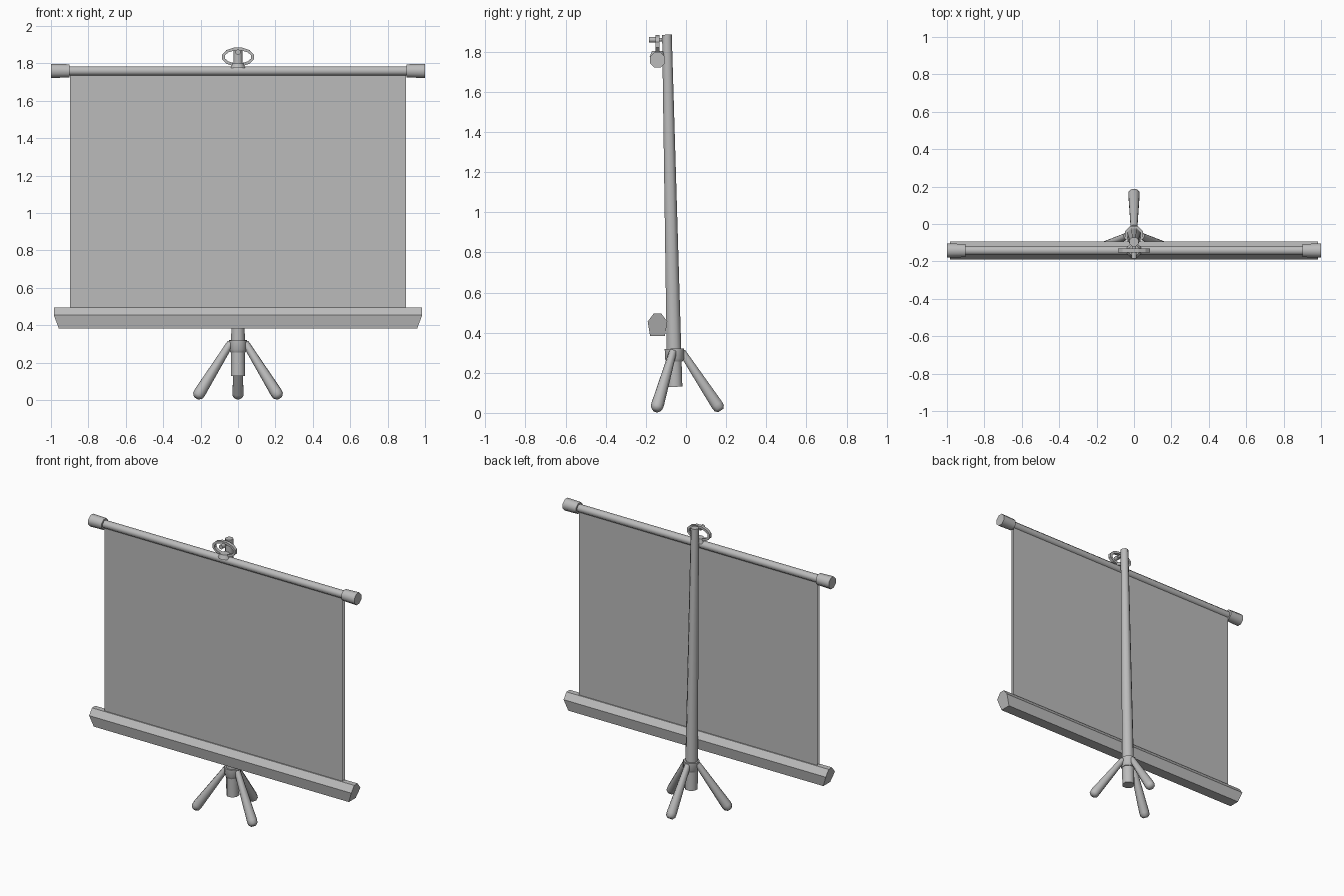
import bpy, bmesh, math
from mathutils import Vector

cube = bpy.data.objects.get("Cube")
if cube:
    bpy.data.objects.remove(cube)

grey = bpy.data.materials.new("plain grey")
grey.use_nodes = True
colour = (0.5, 0.5, 0.5, 1)
grey.diffuse_color = colour
grey.node_tree.nodes["Principled BSDF"].inputs["Base Color"].default_value = colour


def finish(name, bm, smooth=None):
    bmesh.ops.recalc_face_normals(bm, faces=bm.faces)
    mesh = bpy.data.meshes.new(name)
    bm.to_mesh(mesh)
    bm.free()
    mesh.materials.append(grey)
    ob = bpy.data.objects.new(name, mesh)
    bpy.context.collection.objects.link(ob)
    if smooth:
        bpy.ops.object.select_all(action='DESELECT')
        ob.select_set(True)
        bpy.context.view_layer.objects.active = ob
        bpy.ops.object.shade_smooth_by_angle(angle=math.radians(smooth))
    return ob


def loft(bm, rings):
    """Skin matching loops of points and cap both ends."""
    loops = [[bm.verts.new(p) for p in ring] for ring in rings]
    n = len(loops[0])
    for a, b in zip(loops, loops[1:]):
        for i in range(n):
            j = (i + 1) % n
            bm.faces.new((a[i], a[j], b[j], b[i]))
    bm.faces.new(loops[0][::-1])
    bm.faces.new(loops[-1])


def tube(name, start, end, stations, sides=8, smooth=50):
    """Turned bar; stations are (fraction along, radius)."""
    start, end = Vector(start), Vector(end)
    turn = (end - start).to_track_quat('Z', 'Y')
    rings = []
    for t, r in stations:
        c = start.lerp(end, t)
        angles = [2 * math.pi * (i + 0.5) / sides for i in range(sides)]
        rings.append([c + turn @ Vector((r * math.cos(a), r * math.sin(a), 0))
                      for a in angles])
    bm = bmesh.new()
    loft(bm, rings)
    return finish(name, bm, smooth)


AXIS_Y, ROD_Z = -0.142, 1.76

# Leaning pole and the collar that carries the legs
tube("pole", (0, -0.056, 0.13), (0, -0.095, 1.885), [(0, 0.041), (1, 0.026)])
tube("leg_collar", (0, -0.057, 0.255), (0, -0.058, 0.32),
     [(0, 0.043), (0.25, 0.052), (1, 0.052)])

# Tripod legs, thicker towards the rounded feet
leg = [(0, 0.019), (0.9, 0.032), (0.96, 0.03), (1, 0.017)]
tube("rear_leg", (0, -0.02, 0.305), (0, 0.173, 0.012), leg)
for side, label in ((1, "left"), (-1, "right")):
    tube(label + "_front_leg", (side * 0.04, -0.065, 0.305),
         (side * 0.222, -0.15, 0.012), leg)

# Top rod with end caps
tube("top_rod", (-0.91, AXIS_Y, ROD_Z), (0.91, AXIS_Y, ROD_Z), [(0, 0.026), (1, 0.026)])
for side, label in ((1, "left"), (-1, "right")):
    tube(label + "_rod_cap", (side * 0.9, AXIS_Y, ROD_Z), (side, AXIS_Y, ROD_Z),
         [(0, 0.038), (1, 0.041)])

# Screen cloth: a front and a back sheet
for label, y in (("front", AXIS_Y - 0.01), ("back", AXIS_Y + 0.01)):
    bm = bmesh.new()
    bm.faces.new([bm.verts.new((x, y, z)) for x, z in
                  ((-0.897, 0.48), (0.897, 0.48), (0.897, ROD_Z), (-0.897, ROD_Z))])
    finish(label + "_screen_sheet", bm)

# Roller case, its ends cut back towards the bottom
section = [(-0.037, 0.383, 0.958), (0.037, 0.383, 0.958), (0.049, 0.455, 0.985),
           (0.018, 0.496, 0.985), (-0.018, 0.496, 0.985), (-0.049, 0.455, 0.985)]
bm = bmesh.new()
loft(bm, [[(s * x, AXIS_Y + y, z) for y, z, x in section] for s in (-1, 1)])
finish("roller_case", bm)

# Carrying loop on the rod
bm = bmesh.new()
steps, half = 12, 0.011
loops = []
for i in range(steps):
    a = 2 * math.pi * (i + 0.5) / steps
    ring = []
    for dr, dy in ((-1, -1), (1, -1), (1, 1), (-1, 1)):
        ring.append(bm.verts.new(((0.08 + dr * 0.008) * math.cos(a), AXIS_Y + dy * half,
                                  1.835 + (0.043 + dr * 0.008) * math.sin(a))))
    loops.append(ring)
for i in range(steps):
    a, b = loops[i], loops[(i + 1) % steps]
    for k in range(4):
        m = (k + 1) % 4
        bm.faces.new((a[k], a[m], b[m], b[k]))
finish("carrying_loop", bm)

# Loop foot and the hook pin on the pole
tube("loop_foot", (0, AXIS_Y, 1.775), (0, AXIS_Y, 1.803), [(0, 0.042), (1, 0.03)])
tube("hook_pin", (0, -0.185, 1.86), (0, -0.1, 1.86),
     [(0, 0.015), (0.4, 0.015), (0.41, 0.009), (1, 0.009)])
